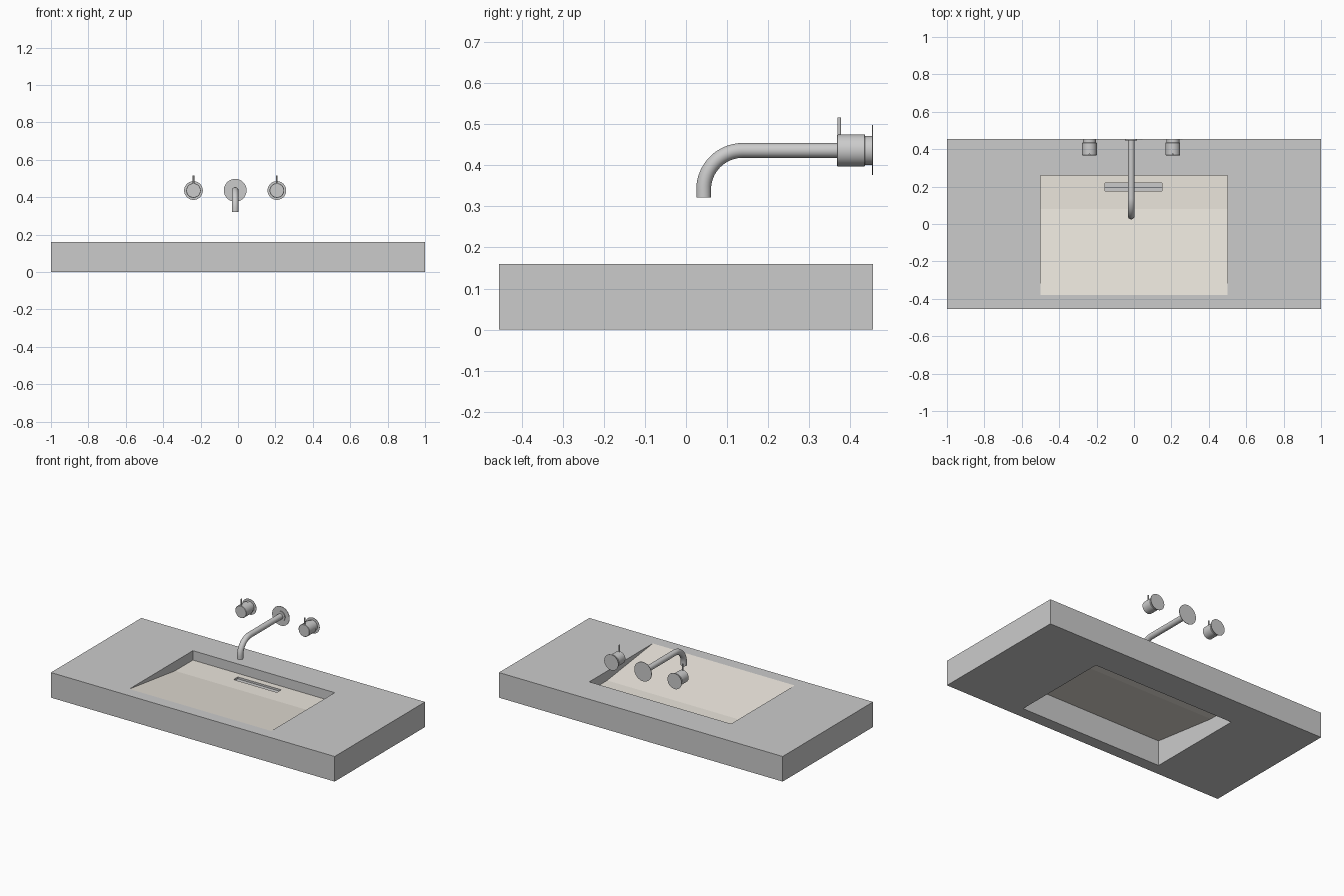
import bpy, bmesh, math
from mathutils import Matrix, Vector

if "Cube" in bpy.data.objects:
    bpy.data.objects.remove(bpy.data.objects["Cube"])


def finish(name, bm, smooth=False, fix_normals=True):
    if fix_normals:
        bmesh.ops.recalc_face_normals(bm, faces=bm.faces)
    mesh = bpy.data.meshes.new(name)
    bm.to_mesh(mesh)
    bm.free()
    ob = bpy.data.objects.new(name, mesh)
    bpy.context.collection.objects.link(ob)
    if smooth:
        bpy.ops.object.select_all(action='DESELECT')
        bpy.context.view_layer.objects.active = ob
        ob.select_set(True)
        bpy.ops.object.shade_smooth_by_angle(angle=math.radians(35))
    return ob


def rect(bm, x0, x1, y0, y1, z):
    return [bm.verts.new(p) for p in
            ((x0, y0, z), (x1, y0, z), (x1, y1, z), (x0, y1, z))]


def bridge(bm, a, b):
    for i in range(4):
        j = (i + 1) % 4
        bm.faces.new((a[i], a[j], b[j], b[i]))


def turned(name, x, z, profile, segments=40):
    """Closed turned part around a y axis; profile is (radius, y)."""
    bm = bmesh.new()
    rings = []
    for r, y in profile:
        rings.append([bm.verts.new((x + r * math.cos(a), y, z + r * math.sin(a)))
                      for a in (2 * math.pi * i / segments for i in range(segments))])
    for a, b in zip(rings, rings[1:]):
        for i in range(segments):
            j = (i + 1) % segments
            bm.faces.new((a[i], a[j], b[j], b[i]))
    bm.faces.new(rings[0])
    bm.faces.new(rings[-1])
    return finish(name, bm, True)


WALL = 0.455
BX, BY0, BY1 = 0.5, -0.38, 0.26
TOP, FLOOR = 0.16, 0.10
SX0, SX1, SY0, SY1 = -0.155, 0.15, 0.177, 0.22

# Counter slab with a rectangular opening right through
bm = bmesh.new()
loops = [rect(bm, -1, 1, -WALL, WALL, 0), rect(bm, -1, 1, -WALL, WALL, TOP),
         rect(bm, -BX, BX, BY0, BY1, TOP), rect(bm, -BX, BX, BY0, BY1, 0)]
for i in range(4):
    bridge(bm, loops[i], loops[(i + 1) % 4])
finish("counter_slab", bm)

# Basin floor: ramp down from the front, then a level strip with a drain slot
bm = bmesh.new()
rows = [(BY0, TOP), (0.08, FLOOR), (SY0, FLOOR), (SY1, FLOOR), (BY1, FLOOR)]
cols = [-BX, SX0, SX1, BX]
grid = [[bm.verts.new((x, y, z)) for x in cols] for y, z in rows]
for r in range(len(rows) - 1):
    for c in range(3):
        if (r, c) != (2, 1):
            bm.faces.new((grid[r][c], grid[r][c + 1], grid[r + 1][c + 1], grid[r + 1][c]))
floor = finish("basin_floor", bm, fix_normals=False)
mat = bpy.data.materials.new("warm_stone")
mat.diffuse_color = (0.83, 0.79, 0.72, 1)
mat.use_nodes = True
mat.node_tree.nodes["Principled BSDF"].inputs["Base Color"].default_value = mat.diffuse_color
floor.data.materials.append(mat)

# Drain slot: open-topped recess with a step
bm = bmesh.new()
mid = 0.193
upper = rect(bm, SX0, SX1, SY0, SY1, FLOOR)
lower = rect(bm, SX0, SX1, SY0, SY1, FLOOR - 0.03)
bridge(bm, lower, upper)
bm.faces.new(lower)
bmesh.ops.reverse_faces(bm, faces=[f for f in bm.faces if len(f.verts) == 4 and f.index != -2][:4])
finish("drain_recess", bm, fix_normals=False)
bm = bmesh.new()
bmesh.ops.create_cube(bm, size=1, matrix=Matrix.Translation(
    ((SX0 + SX1) / 2, (mid + SY1) / 2, FLOOR - 0.02)) @
    Matrix.Diagonal((SX1 - SX0, SY1 - mid, 0.016, 1)))
finish("drain_step", bm)

# Wall spout: straight tube, quarter bend, downward nozzle
CX, CZ = -0.015, 0.436
bend, tube_r, tip_y, tip_z = 0.095, 0.018, 0.043, 0.322
path = [(WALL - 0.002, CZ)]
for i in range(17):
    a = math.pi / 2 * i / 16
    path.append((tip_y + bend - bend * math.sin(a), CZ - bend + bend * math.cos(a)))
path.append((tip_y, tip_z))
bm = bmesh.new()
N = 32
rings = []
for k, (y, z) in enumerate(path):
    p, q = path[max(k - 1, 0)], path[min(k + 1, len(path) - 1)]
    t = Vector((0, q[0] - p[0], q[1] - p[1])).normalized()
    if k == len(path) - 1:
        t = Vector((0, 0, -1))
    side = Vector((1, 0, 0))
    up = side.cross(t)
    rings.append([bm.verts.new(Vector((CX, y, z)) + tube_r *
                  (side * math.cos(2 * math.pi * i / N) + up * math.sin(2 * math.pi * i / N)))
                  for i in range(N)])
for a, b in zip(rings, rings[1:]):
    for i in range(N):
        j = (i + 1) % N
        bm.faces.new((a[i], a[j], b[j], b[i]))
bm.faces.new(rings[0])
# hollow nozzle mouth
tip = bm.faces.new(rings[-1])
bmesh.ops.inset_region(bm, faces=[tip], thickness=0.003)
bmesh.ops.translate(bm, verts=tip.verts, vec=(0, 0, 0.01))
finish("spout", bm, True)

# Wall plate behind the spout
turned("spout_plate", CX, CZ + 0.001, [(0.061, WALL), (0.061, WALL - 0.003),
                                       (0.032, WALL - 0.003), (0.032, WALL - 0.008)], 48)

# Pair of tap handles: thin plate, neck, body, upright pin
for side, label in ((-1, "left"), (1, "right")):
    x = CX + side * 0.223
    turned(label + "_tap_plate", x, CZ, [(0.05, WALL), (0.05, WALL - 0.002)])
    turned(label + "_tap_neck", x, CZ, [(0.035, WALL - 0.002), (0.035, 0.435)])
    turned(label + "_tap_body", x, CZ, [(0.037, 0.436), (0.039, 0.434),
                                        (0.039, 0.369), (0.037, 0.367)])
    bm = bmesh.new()
    bmesh.ops.create_cone(bm, cap_ends=True, segments=16, radius1=0.0045, radius2=0.0045,
                          depth=0.05, matrix=Matrix.Translation((x, 0.373, 0.491)))
    finish(label + "_tap_pin", bm, True)
